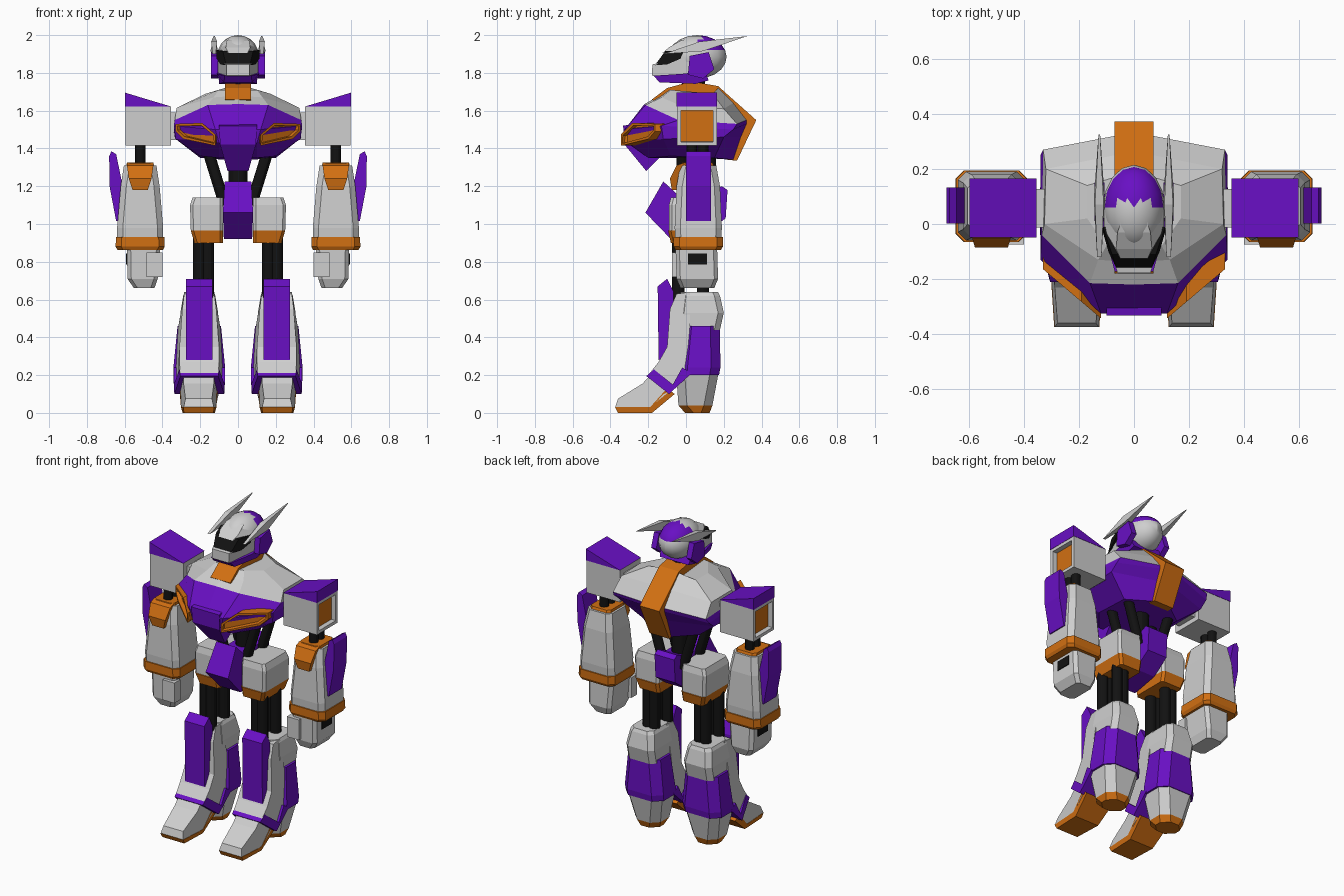
import bpy
import bmesh
from math import radians
from mathutils import Matrix, Vector

if "Cube" in bpy.data.objects:
    bpy.data.objects.remove(bpy.data.objects["Cube"], do_unlink=True)


def material(name, red, green, blue):
    mat = bpy.data.materials.new(name)
    mat.use_nodes = True
    color = (red, green, blue, 1)
    mat.diffuse_color = color
    mat.node_tree.nodes["Principled BSDF"].inputs["Base Color"].default_value = color
    return mat


WHITE = material("white", .62, .62, .62)
PURPLE = material("purple", .14, .005, .55)
ORANGE = material("orange", .64, .16, .006)
BLACK = material("black", .006, .006, .006)


def finish(name, bm, mats, rule=None, smooth=False):
    """Turn a bmesh into an object; rule(center) picks the material index."""
    bmesh.ops.recalc_face_normals(bm, faces=bm.faces)
    if rule:
        for face in bm.faces:
            face.material_index = int(rule(face.calc_center_median()))
    mesh = bpy.data.meshes.new(name)
    bm.to_mesh(mesh)
    bm.free()
    for mat in mats:
        mesh.materials.append(mat)
    obj = bpy.data.objects.new(name, mesh)
    bpy.context.collection.objects.link(obj)
    if smooth:
        bpy.ops.object.select_all(action='DESELECT')
        obj.select_set(True)
        bpy.context.view_layer.objects.active = obj
        bpy.ops.object.shade_smooth_by_angle(angle=radians(30))
    return obj


def skin(rings):
    """Bridge closed rings of equal length and cap both ends."""
    bm = bmesh.new()
    loops = [[bm.verts.new(p) for p in ring] for ring in rings]
    for low, high in zip(loops, loops[1:]):
        for i in range(len(low)):
            bm.faces.new((low[i - 1], low[i], high[i], high[i - 1]))
    bm.faces.new(loops[0])
    bm.faces.new(loops[-1])
    return bm


def prism(name, mat, points, at=0, axis='X'):
    """Profile points are (across, up, half thickness) about the given plane."""
    def place(a, b, offset):
        return (at + offset, a, b) if axis == 'X' else (a, at + offset, b)
    rings = [[place(a, b, side * h) for a, b, h in points] for side in (-1, 1)]
    return finish(name, skin(rings), [mat])


def flat(points, half):
    return [(a, b, half) for a, b in points]


def loft(name, mats, sections, chamfer=.03, rule=None):
    """Chamfered box sections: (z, center x, center y, half x, half y)."""
    rings = []
    for z, cx, cy, hx, hy in sections:
        c = chamfer
        corner = [(hx, hy - c), (hx - c, hy), (c - hx, hy), (-hx, hy - c)]
        corner += [(-x, -y) for x, y in corner]
        rings.append([(cx + x, cy + y, z) for x, y in corner])
    return finish(name, skin(rings), mats, rule)


def rod(name, start, end, radius, mat=BLACK):
    a, b = Vector(start), Vector(end)
    bm = bmesh.new()
    turn = (b - a).to_track_quat('Z', 'Y').to_matrix().to_4x4()
    bmesh.ops.create_cone(bm, cap_ends=True, segments=12, radius1=radius, radius2=radius,
                          depth=(b - a).length, matrix=Matrix.Translation((a + b) / 2) @ turn)
    return finish(name, bm, [mat], smooth=True)


def recess(obj, direction, thickness, depth, index):
    """Sink a panel into the face that looks most along the direction."""
    bm = bmesh.new()
    bm.from_mesh(obj.data)
    bm.normal_update()
    face = max(bm.faces, key=lambda f: f.normal.dot(Vector(direction)))
    bmesh.ops.inset_region(bm, faces=[face], thickness=thickness)
    bmesh.ops.inset_region(bm, faces=[face], thickness=.002, depth=-depth)
    face.material_index = index
    bm.to_mesh(obj.data)
    bm.free()


# Torso: half outlines from belly to collar, mirrored into closed rings
outlines = [
    [(0, -.2, 1.35), (.1, -.2, 1.35), (.2, -.08, 1.36), (.2, .15, 1.35), (.07, .25, 1.34), (0, .25, 1.34)],
    [(0, -.31, 1.43), (.1, -.31, 1.43), (.33, -.12, 1.45), (.34, .2, 1.46), (.07, .29, 1.46), (0, .29, 1.46)],
    [(0, -.325, 1.5), (.12, -.325, 1.5), (.34, -.13, 1.52), (.34, .25, 1.5), (.07, .32, 1.53), (0, .32, 1.53)],
    [(0, -.22, 1.635), (.16, -.215, 1.63), (.335, -.04, 1.55), (.33, .27, 1.53), (.07, .32, 1.55), (0, .32, 1.55)],
    [(0, -.14, 1.68), (.13, -.13, 1.67), (.325, 0, 1.615), (.32, .2, 1.61), (.07, .25, 1.64), (0, .25, 1.64)],
    [(0, -.1, 1.71), (.1, -.08, 1.71), (.17, .02, 1.69), (.17, .14, 1.69), (.07, .17, 1.72), (0, .17, 1.72)],
]
rings = [half + [(-x, y, z) for x, y, z in half[-2:0:-1]] for half in outlines]
torso = finish("torso", skin(rings), [PURPLE, WHITE])
band = len(rings[0])
for poly in torso.data.polygons:
    poly.material_index = int(poly.index >= band * 3 and poly.index != band * 5)
prism("chest_plate", PURPLE, [(-.23, 1.54, .1), (-.333, 1.52, .1), (-.325, 1.42, .095),
                              (-.21, 1.28, .055), (-.12, 1.37, .07)])
prism("back_stripe", ORANGE, flat([
    (-.18, 1.66), (-.1, 1.72), (.03, 1.755), (.17, 1.73), (.372, 1.55),
    (.27, 1.335), (.22, 1.34), (.3, 1.53), (.15, 1.68), (-.16, 1.64)], .07))

# Chest vents follow the slanted chest
vent = [(.33, 1.53), (.19, 1.535), (.12, 1.475), (.12, 1.415), (.29, 1.45), (.33, 1.49)]
rings = [[(x, .85 * x - .445 + back, z) for x, z in vent] for back in (0, .08)]
recess(finish("left_chest_vent", skin(rings), [ORANGE]), (.6, -.8, 0), .015, .025, 0)

# Head
bm = bmesh.new()
bmesh.ops.create_uvsphere(bm, u_segments=16, v_segments=10, radius=1)
bm.transform(Matrix.Translation((0, .06, 1.885)) @ Matrix.Diagonal((.112, .155, .115, 1)))
finish("helmet", bm, [WHITE, PURPLE], lambda c: c.y > .08 and c.z > 1.91, True)
prism("brow", WHITE, [(-.125, 1.905, .05), (-.09, 1.935, .065), (-.03, 1.97, .06),
                      (.06, 1.995, .03), (.06, 1.91, .11), (-.02, 1.915, .108)])
prism("face", WHITE, [(-.18, 1.785, .06), (-.178, 1.845, .06), (-.1, 1.86, .085),
                      (.04, 1.9, .105), (.04, 1.78, .105)])
prism("visor", BLACK, [(-.165, 1.84, .062), (-.11, 1.915, .08), (-.01, 1.92, .113),
                       (-.03, 1.875, .113), (-.1, 1.845, .093)])
prism("jaw", PURPLE, [(-.172, 1.785, .07), (-.14, 1.75, .075), (.05, 1.742, .1),
                      (.12, 1.76, .1), (.1, 1.81, .112), (-.02, 1.795, .112)])
prism("left_cheek", PURPLE, flat([(.01, 1.79), (.02, 1.89), (.12, 1.91), (.15, 1.82), (.09, 1.77)], .018), .125)
prism("left_horn", WHITE, [(-.12, 1.9, .008), (.07, 1.965, .016), (.325, 1.995, .003), (.09, 1.915, .02)], .126)
rod("neck", (0, .04, 1.66), (0, .04, 1.78), .06)

# Waist and pelvis
prism("pelvis", PURPLE, [(-.215, 1.06, .08), (-.12, 1.225, .07), (-.05, 1.16, .07), (.1, 1.16, .07),
                         (.19, 1.2, .07), (.22, 1.18, .07), (.21, 1.03, .07), (.1, .95, .07), (-.08, .92, .075)])
rod("spine", (0, .06, 1.1), (0, .06, 1.38), .05)
for label, y in (("front", -.02), ("rear", .13)):
    rod(f"left_{label}_waist_strut", (.07, y, 1.1), (.16, y, 1.39), .03)
loft("left_hip", [WHITE, ORANGE], [(.9, .155, .04, .075, .12), (.965, .165, .04, .085, .135),
                                   (.966, .165, .04, .085, .13), (1.1, .167, .04, .087, .13),
                                   (1.14, .16, .04, .08, .12)], .015, lambda c: c.z < .966)

# Legs
leg = .205
for label, x, y in (("inner_front", .16, -.04), ("outer_front", .205, -.04),
                    ("inner_rear", .16, .09), ("outer_rear", .205, .09)):
    rod(f"left_{label}_thigh", (x, y, .5), (x, y, .93), .033)
loft("left_calf", [WHITE], [(.44, leg, .07, .1, .11), (.53, leg, .08, .1, .12),
                            (.62, leg, .075, .085, .105), (.64, leg, .07, .075, .1)])
loft("left_calf_band", [PURPLE], [(.2, leg, .065, .135, .11), (.24, leg, .07, .137, .112),
                                  (.46, leg, .08, .115, .1)], .05)
loft("left_heel", [WHITE, ORANGE], [(0, leg, .06, .075, .065), (.04, leg, .05, .09, .09),
                                    (.21, leg, .06, .125, .112)], .045, lambda c: c.z < .04)
prism("left_shin", WHITE, [(.02, .64, .08), (-.05, .63, .08), (-.085, .55, .09), (-.1, .35, .105),
                           (-.145, .27, .105), (-.2, .2, .1), (-.08, .12, .12), (0, .22, .125),
                           (.02, .45, .112)], leg)
prism("left_shin_plate", PURPLE, flat([(-.145, .28), (-.15, .67), (-.1, .71), (-.065, .64), (-.07, .3)], .07), leg)
prism("left_ankle_cuff", PURPLE, [(-.21, .195, .1), (-.17, .23, .105), (-.07, .15, .135),
                                  (-.02, .24, .135), (.03, .21, .137), (-.09, .1, .132)], leg)
prism("left_foot", WHITE, [(-.375, .03, .08), (-.36, .075, .07), (-.23, .155, .08),
                           (-.19, .2, .08), (-.08, .12, .1), (-.19, .03, .092)], leg + .003)
prism("left_sole", ORANGE, [(-.375, .03, .082), (-.19, .03, .094), (-.1, .13, .1),
                            (-.06, .1, .1), (-.18, 0, .085), (-.36, 0, .078)], leg + .003)

# Shoulders
shoulder = prism("left_shoulder", WHITE, flat([(.355, 1.415), (.355, 1.622), (.595, 1.622), (.595, 1.415)], .105),
                 .058, 'Y')
shoulder.data.materials.append(ORANGE)
recess(shoulder, (1, 0, 0), .028, .03, 1)
prism("left_shoulder_wedge", PURPLE, flat([(.355, 1.622), (.597, 1.695), (.597, 1.622)], .107), .058, 'Y')
prism("left_shoulder_joint", WHITE, flat([(.3, 1.445), (.3, 1.59), (.36, 1.59), (.36, 1.445)], .07), .058, 'Y')

# Arms
arm = .518
for label, y in (("front", .03), ("rear", .09)):
    rod(f"left_{label}_upper_arm", (arm, y, 1.28), (arm, y, 1.43), .028)
loft("left_forearm", [WHITE], [(.93, arm, .065, .122, .122), (.98, arm, .065, .122, .125),
                               (1.2, arm, .065, .103, .115), (1.31, arm, .065, .086, .095)])
loft("left_forearm_cuff", [ORANGE], [(.862, arm, .065, .12, .12), (.88, arm, .065, .13, .13),
                                     (.93, arm, .065, .128, .13)])
loft("left_elbow_cap", [ORANGE], [(1.3, arm, .06, .075, .09), (1.325, arm, .06, .07, .08)], .02)
prism("left_elbow_guard", ORANGE, [(-.01, 1.325, .07), (-.05, 1.31, .07), (-.085, 1.24, .06),
                                   (-.075, 1.18, .04), (-.03, 1.18, .04)], arm)
prism("left_forearm_fin", PURPLE, flat([(.645, 1.37), (.67, 1.385), (.682, 1.36), (.68, 1.2), (.645, 1.015),
                                        (.615, 1.02), (.6, 1.15)], .066), .067, 'Y')

# Hands
loft("left_hand", [WHITE], [(.662, .497, .06, .055, .09), (.71, .505, .06, .08, .11),
                            (.865, .5, .055, .088, .11)], .02)
prism("left_thumb", WHITE, flat([(.4, .72), (.4, .85), (.485, .85), (.485, .72)], .03), -.045, 'Y')
prism("left_wrist_port", BLACK, flat([(.01, .785), (.01, .845), (.11, .845), (.11, .785)], .004), .588)

# Mirror every left part to the right
for obj in [o for o in bpy.data.objects if o.name.startswith("left_")]:
    twin = obj.copy()
    twin.data = obj.data.copy()
    twin.name = obj.name.replace("left_", "right_")
    twin.data.transform(Matrix.Diagonal((-1, 1, 1, 1)))
    twin.data.flip_normals()
    bpy.context.collection.objects.link(twin)
